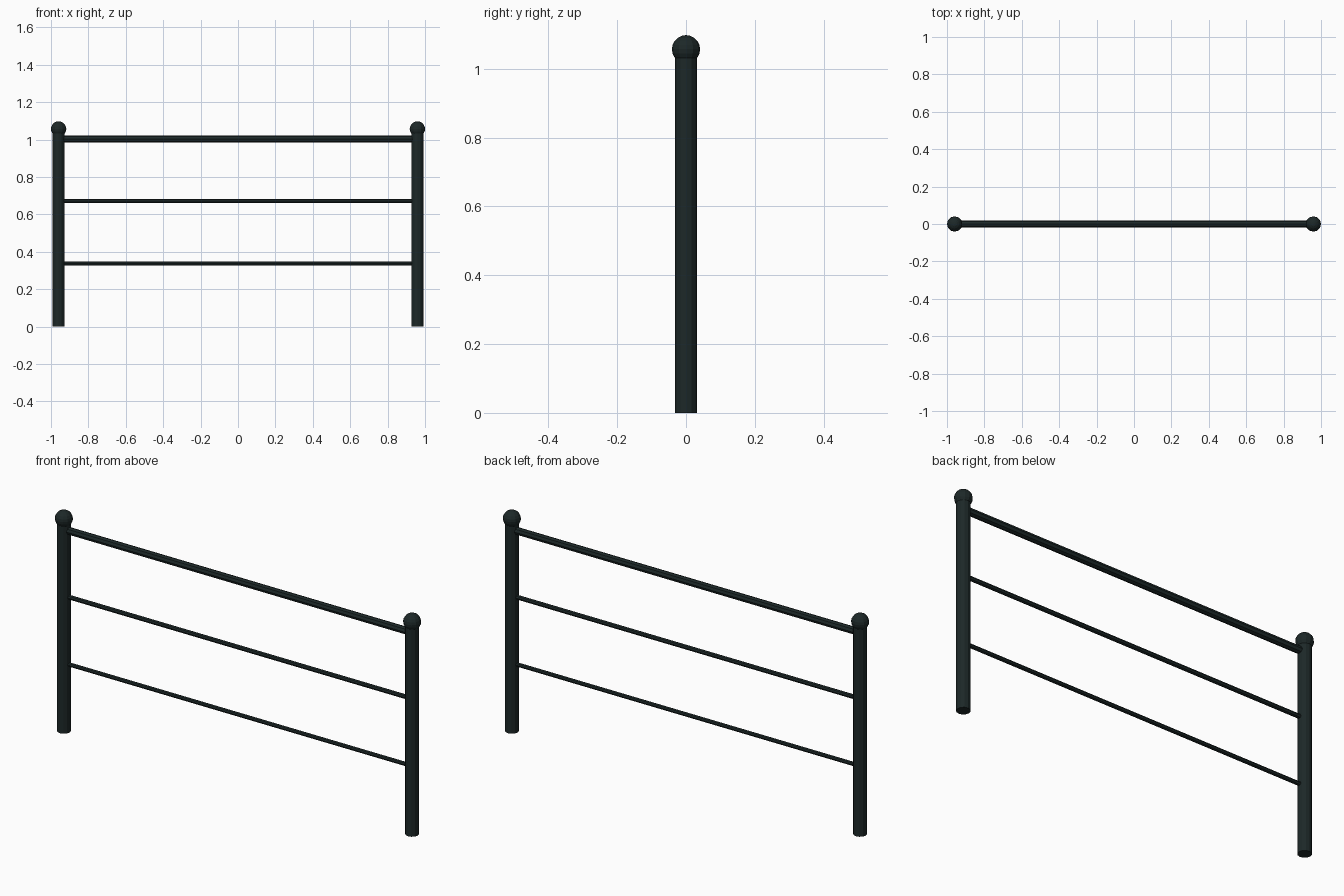
import bpy
import math

cube = bpy.data.objects.get("Cube")
if cube:
    bpy.data.objects.remove(cube, do_unlink=True)

POST_X = 0.959
POST_R = 0.032
BALL_R = 0.041
BALL_Z = 1.057

paint = bpy.data.materials.new("dark_green_paint")
paint.use_nodes = True
colour = (0.012, 0.021, 0.021, 1)
paint.diffuse_color = colour
paint.node_tree.nodes["Principled BSDF"].inputs["Base Color"].default_value = colour


def finish(name):
    obj = bpy.context.object
    obj.name = name
    obj.data.materials.append(paint)
    return obj


def rod(name, radius, length, location, sides, rotation=(0, 0, 0)):
    bpy.ops.mesh.primitive_cylinder_add(
        vertices=sides, radius=radius, depth=length, location=location, rotation=rotation)
    return finish(name)


# Posts with ball caps
for side, x in (("left", POST_X), ("right", -POST_X)):
    rod(side + "_post", POST_R, BALL_Z, (x, 0, BALL_Z / 2), 12)
    bpy.ops.mesh.primitive_uv_sphere_add(
        segments=12, ring_count=10, radius=BALL_R, location=(x, 0, BALL_Z))
    finish(side + "_ball_cap")

# Handrail and two thinner rails running between the posts
for name, z, radius in (("handrail", 1.003, 0.018),
                        ("middle_rail", 0.673, 0.011),
                        ("lower_rail", 0.338, 0.01)):
    rod(name, radius, 2 * POST_X, (0, 0, z), 8, (0, math.pi / 2, 0))
